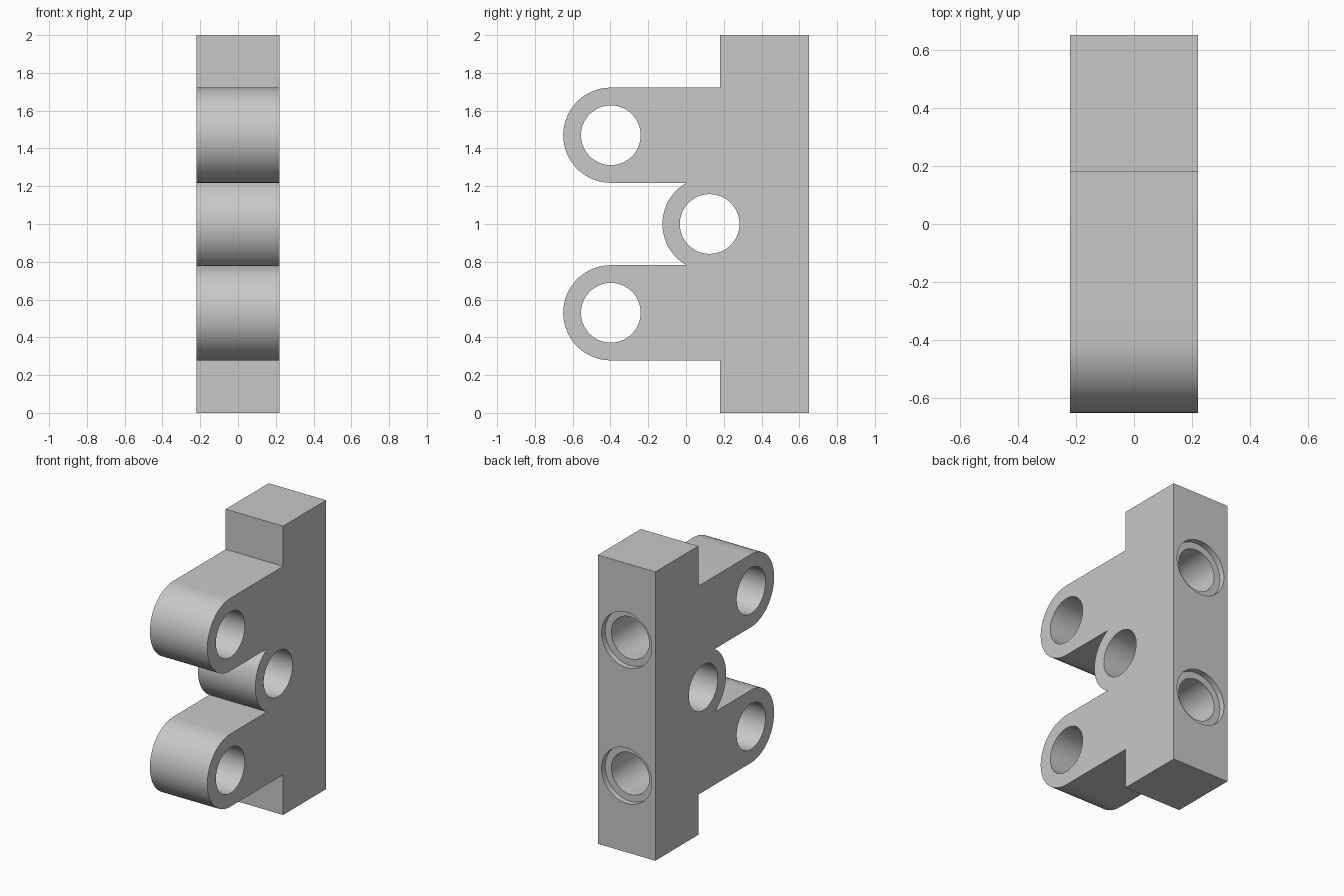
import bpy, bmesh
from math import pi, cos, sin, asin, sqrt, radians
from mathutils import Matrix

cube = bpy.data.objects.get("Cube")
if cube:
    bpy.data.objects.remove(cube, do_unlink=True)

grey = bpy.data.materials.new("plain grey")
grey.use_nodes = True
colour = (0.58, 0.58, 0.58, 1)
grey.diffuse_color = colour
grey.node_tree.nodes["Principled BSDF"].inputs["Base Color"].default_value = colour

HALF = 0.22                      # half thickness along x
BACK, FRONT = 0.65, 0.18         # spine depth
ARM_Y, ARM_R = -0.398, 0.252     # rounded arm ends
ARM_Z = (0.53, 1.47)
BOSS_Y, BOSS_R = 0.125, 0.25     # central boss
HOLE_R = 0.158


def arc(cy, cz, r, start, end, n=32):
    """Points around the x axis, as (y, z)."""
    steps = [start + (end - start) * i / n for i in range(n + 1)]
    return [(cy + r * cos(a), cz + r * sin(a)) for a in steps]


def make_object(name, bm):
    bmesh.ops.recalc_face_normals(bm, faces=bm.faces)
    mesh = bpy.data.meshes.new(name)
    bm.to_mesh(mesh)
    bm.free()
    mesh.materials.append(grey)
    obj = bpy.data.objects.new(name, mesh)
    bpy.context.collection.objects.link(obj)
    return obj


def cutter(axis, radius, y, z, length):
    """Cylinder centred on (0, y, z) along x or y."""
    bm = bmesh.new()
    turn = Matrix.Rotation(pi / 2, 4, "Y" if axis == "x" else "X")
    bmesh.ops.create_cone(bm, cap_ends=True, segments=64, radius1=radius,
                          radius2=radius, depth=length,
                          matrix=Matrix.Translation((0, y, z)) @ turn)
    obj = make_object("hole_cutter", bm)
    obj.hide_render = True
    return obj


# Side outline: spine, lower arm, central boss, upper arm
low, high = ARM_Z
meet = asin((1 - low - ARM_R) / BOSS_R)
outline = [(BACK, 0), (FRONT, 0), (FRONT, low - ARM_R)]
outline += arc(ARM_Y, low, ARM_R, 1.5 * pi, 0.5 * pi)
outline += arc(BOSS_Y, 1, BOSS_R, pi + meet, pi - meet)
outline += arc(ARM_Y, high, ARM_R, 1.5 * pi, 0.5 * pi)
outline += [(FRONT, high + ARM_R), (FRONT, 2), (BACK, 2)]

bm = bmesh.new()
side = bm.faces.new([bm.verts.new((-HALF, y, z)) for y, z in outline])
grown = bmesh.ops.extrude_face_region(bm, geom=[side])
bmesh.ops.translate(bm, vec=(2 * HALF, 0, 0),
                    verts=[v for v in grown["geom"] if isinstance(v, bmesh.types.BMVert)])
body = make_object("pivot_bracket", bm)

# Cross holes, then counterbored blind holes in the back
cutters = [cutter("x", HOLE_R, BOSS_Y, 1, 1)]
for z in ARM_Z:
    cutters.append(cutter("x", HOLE_R, ARM_Y, z, 1))
    cutters.append(cutter("y", 0.145, BACK, z, 1.2))
    cutters.append(cutter("y", 0.192, BACK, z, 0.08))

bpy.ops.object.select_all(action="DESELECT")
body.select_set(True)
bpy.context.view_layer.objects.active = body
for tool in cutters:
    mod = body.modifiers.new("hole", "BOOLEAN")
    mod.operation = "DIFFERENCE"
    mod.solver = "EXACT"
    mod.object = tool
    bpy.ops.object.modifier_apply(modifier=mod.name)
for tool in cutters:
    bpy.data.objects.remove(tool, do_unlink=True)
bpy.ops.object.shade_smooth_by_angle(angle=radians(30))
